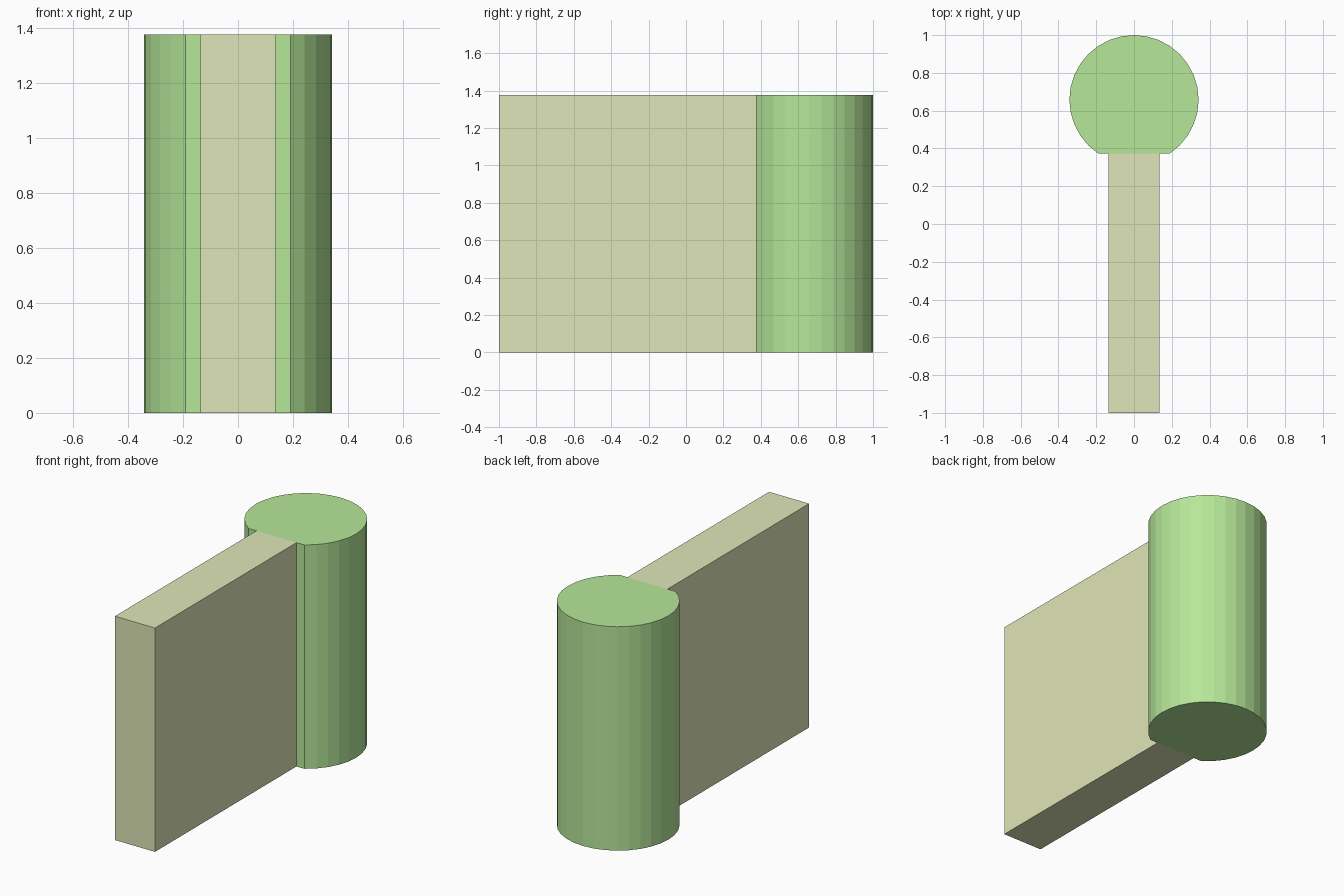
import bpy, bmesh
from math import sin, cos, radians

if "Cube" in bpy.data.objects:
    bpy.data.objects.remove(bpy.data.objects["Cube"])

HEIGHT = 1.375
RADIUS, CENTRE_Y = 0.342, 0.658
STEP = 360 / 32
FLAT_Y = CENTRE_Y - RADIUS * cos(radians(3 * STEP))


def extruded(name, outline, colour):
    bm = bmesh.new()
    face = bm.faces.new([bm.verts.new((x, y, 0)) for x, y in outline])
    top = bmesh.ops.extrude_face_region(bm, geom=[face], use_keep_orig=True)["geom"]
    verts = [v for v in top if isinstance(v, bmesh.types.BMVert)]
    bmesh.ops.translate(bm, verts=verts, vec=(0, 0, HEIGHT))
    bmesh.ops.recalc_face_normals(bm, faces=bm.faces)
    mesh = bpy.data.meshes.new(name)
    bm.to_mesh(mesh)
    bm.free()
    mat = bpy.data.materials.new(name + "_colour")
    mat.diffuse_color = (*colour, 1)
    mat.use_nodes = True
    mat.node_tree.nodes["Principled BSDF"].inputs["Base Color"].default_value = mat.diffuse_color
    mesh.materials.append(mat)
    obj = bpy.data.objects.new(name, mesh)
    bpy.context.collection.objects.link(obj)
    return obj


# Round post: 32-sided circle cut flat where the wall meets it
arc = [radians(-90 + i * STEP) for i in range(3, 30)]
extruded("round_post",
         [(RADIUS * cos(a), CENTRE_Y + RADIUS * sin(a)) for a in arc],
         (0.47, 0.80, 0.32))

# Straight wall butting against the flat of the post
W = 0.136
extruded("wall", [(-W, -1), (W, -1), (W, FLAT_Y), (-W, FLAT_Y)],
         (0.74, 0.79, 0.48))
